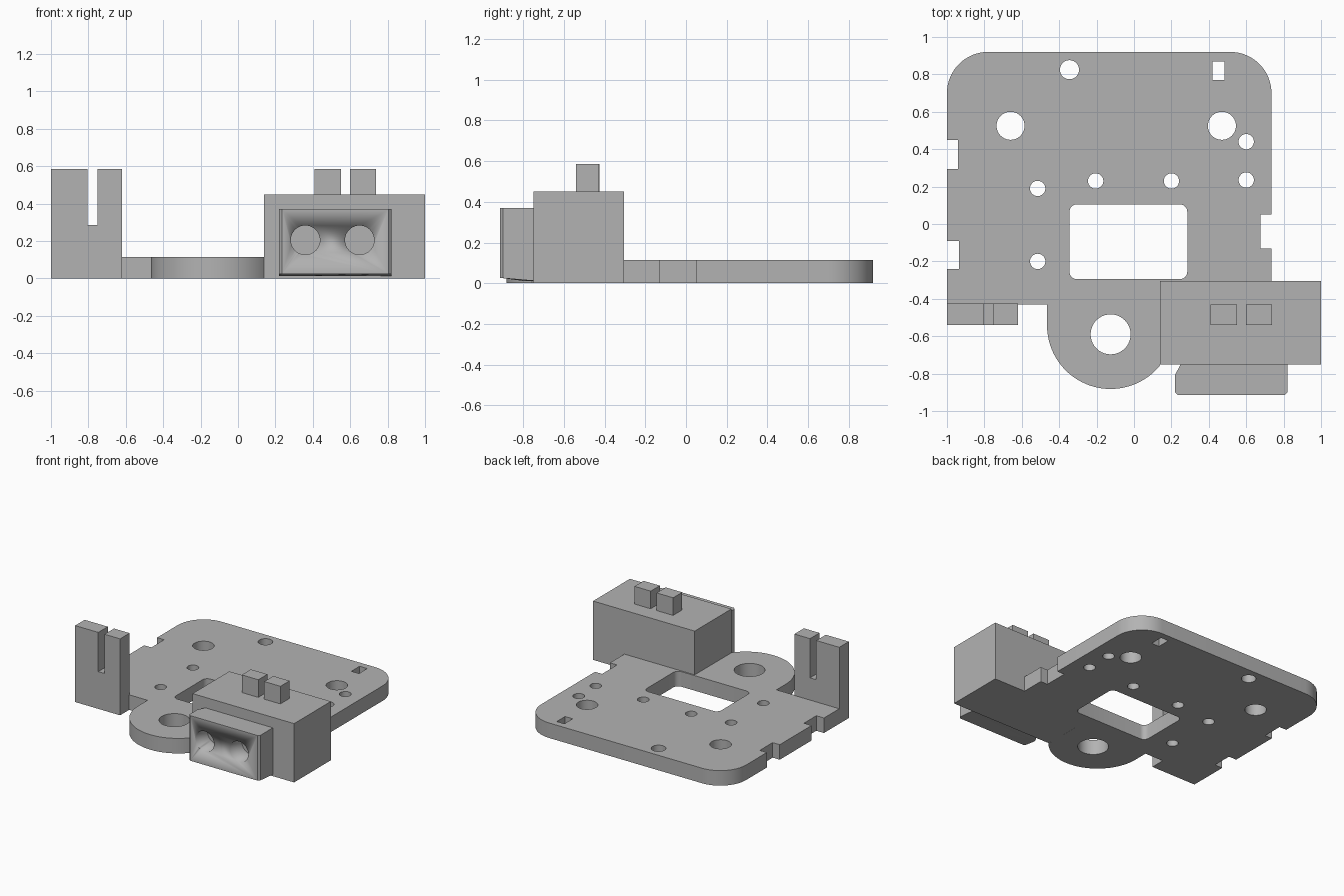
import bpy, bmesh, math

if "Cube" in bpy.data.objects:
    bpy.data.objects.remove(bpy.data.objects["Cube"])

grey = bpy.data.materials.new("plain grey")
grey.diffuse_color = (0.45, 0.45, 0.45, 1)
grey.use_nodes = True
grey.node_tree.nodes["Principled BSDF"].inputs["Base Color"].default_value = grey.diffuse_color


def arc(cx, cy, r, a0, a1, n=16):
    return [(cx + r * math.cos(math.radians(a0 + (a1 - a0) * i / n)),
             cy + r * math.sin(math.radians(a0 + (a1 - a0) * i / n))) for i in range(n + 1)]


def circle(cx, cy, r, n=40):
    return arc(cx, cy, r, 0, 360, n)[:-1]


def rect(x0, x1, y0, y1):
    return [(x0, y0), (x1, y0), (x1, y1), (x0, y1)]


def prism(name, loops, z0, z1):
    """Extrude a flat outline with holes from z0 to z1."""
    cu = bpy.data.curves.new(name, 'CURVE')
    cu.dimensions, cu.fill_mode = '2D', 'BOTH'
    cu.extrude = (z1 - z0) / 2
    for loop in loops:
        sp = cu.splines.new('POLY')
        sp.points.add(len(loop) - 1)
        for p, (x, y) in zip(sp.points, loop):
            p.co = (x, y, 0, 1)
        sp.use_cyclic_u = True
    ob = bpy.data.objects.new(name, cu)
    bpy.context.collection.objects.link(ob)
    bpy.ops.object.select_all(action='DESELECT')
    bpy.context.view_layer.objects.active = ob
    ob.select_set(True)
    bpy.ops.object.convert(target='MESH')
    ob = bpy.context.object
    ob.name = name
    bm = bmesh.new()
    bm.from_mesh(ob.data)
    bmesh.ops.remove_doubles(bm, verts=bm.verts, dist=1e-5)
    bmesh.ops.translate(bm, verts=bm.verts, vec=(0, 0, (z0 + z1) / 2))
    bmesh.ops.recalc_face_normals(bm, faces=bm.faces)
    bm.to_mesh(ob.data)
    bm.free()
    ob.data.materials.clear()
    ob.data.materials.append(grey)
    bpy.ops.object.shade_smooth_by_angle(angle=math.radians(30))
    return ob


# base plate outline: rounded rear corners, edge notches, round front lobe
outline = (arc(0.515, 0.70, 0.22, 0, 90) [::1] + arc(-0.78, 0.70, 0.22, 90, 180)
           + [(-1, 0.45), (-0.94, 0.45), (-0.94, 0.295), (-1, 0.295),
              (-1, -0.09), (-0.935, -0.09), (-0.935, -0.24), (-1, -0.24),
              (-1, -0.43), (-0.465, -0.43)]
           + arc(-0.125, -0.542, 0.34, 180, 321, 40)
           + [(0.14, -0.305), (0.735, -0.305), (0.735, -0.13), (0.675, -0.13),
              (0.675, 0.05), (0.735, 0.05)])

# centre window with rounded corners
window = (arc(0.245, 0.065, 0.04, 0, 90, 6) + arc(-0.305, 0.065, 0.04, 90, 180, 6)
          + arc(-0.305, -0.255, 0.04, 180, 270, 6) + arc(0.245, -0.255, 0.04, 270, 360, 6))

# round holes and small slot
holes = [circle(*h) for h in (
    (-0.125, -0.59, 0.107), (-0.66, 0.525, 0.075), (0.47, 0.525, 0.075),
    (-0.345, 0.825, 0.051), (0.6, 0.44, 0.041), (0.6, 0.235, 0.041),
    (-0.515, 0.19, 0.041), (-0.515, -0.2, 0.041), (-0.205, 0.23, 0.041),
    (0.2, 0.23, 0.041))]
prism("base_plate", [outline, window, rect(0.42, 0.485, 0.77, 0.87)] + holes, 0, 0.115)

# upright bracket: outline drawn in x-z, then stood upright
bracket = prism("slotted_bracket", [[
    (-1, 0), (-0.62, 0), (-0.62, 0.585), (-0.752, 0.585), (-0.752, 0.285),
    (-0.805, 0.285), (-0.805, 0.585), (-1, 0.585)]], 0, 0.115)
bracket.rotation_euler.x = math.pi / 2
bracket.location.y = -0.425

# connector housing and its two top tabs
prism("housing", [rect(0.14, 1, -0.75, -0.305)], 0, 0.45)
for i, (x0, x1) in enumerate(((0.41, 0.55), (0.6, 0.737))):
    prism("top_tab_%d" % (i + 1), [rect(x0, x1, -0.54, -0.43)], 0.45, 0.585)

# front socket block: softened front edges, one chamfered rear corner
socket = prism("front_socket", [[
    (0.235, -0.915), (0.805, -0.915), (0.82, -0.9), (0.82, -0.75),
    (0.25, -0.75), (0.22, -0.805), (0.22, -0.9)]], 0.012, 0.37)
for v in socket.data.vertices:
    if v.co.z < 0.02 and v.co.y < -0.89:
        v.co.z = 0.025

# two round ports cut into the socket
for i, x in enumerate((0.36, 0.65)):
    cutter = prism("port_cutter_%d" % (i + 1), [circle(x, 0.205, 0.078)], 0.77, 1)
    cutter.rotation_euler.x = math.pi / 2
    cutter.hide_render = True
    cutter.hide_viewport = False
    cutter.display_type = 'WIRE'
    cut = socket.modifiers.new("port_%d" % (i + 1), 'BOOLEAN')
    cut.operation, cut.object, cut.solver = 'DIFFERENCE', cutter, 'EXACT'
